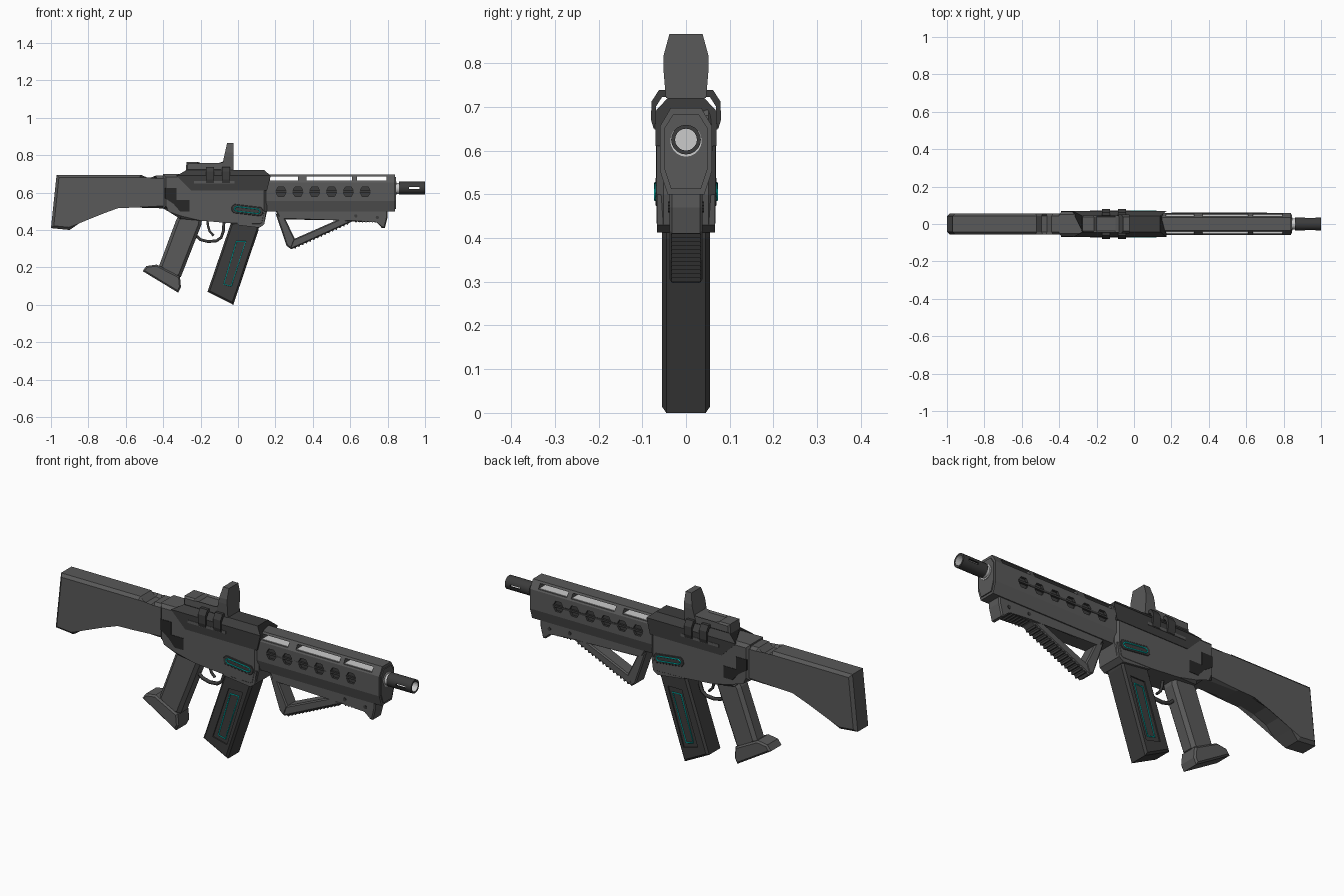
import bpy, bmesh, math
from mathutils import Vector

if "Cube" in bpy.data.objects:
    bpy.data.objects.remove(bpy.data.objects["Cube"])


def material(name, c):
    m = bpy.data.materials.new(name)
    m.diffuse_color = (*c, 1)
    m.use_nodes = True
    m.node_tree.nodes["Principled BSDF"].inputs["Base Color"].default_value = m.diffuse_color
    return m


GREY = material("grey", (0.10, 0.10, 0.10))
DARK = material("dark_grey", (0.045, 0.045, 0.045))
BLACK = material("black", (0.02, 0.02, 0.02))
LIGHT = material("light_metal", (0.6, 0.6, 0.6))
TEAL = material("teal", (0.0, 0.55, 0.5))


def link(name, data, mat):
    ob = bpy.data.objects.new(name, data)
    bpy.context.collection.objects.link(ob)
    data.materials.append(mat)
    return ob


def add_prism(bm, pts, lo, hi, axis='y', chamfer=0):
    """Extrude a 2D outline: (x,z) along y, or (y,z) along x."""
    def to3(a, b, d):
        return (a, d, b) if axis == 'y' else (d, a, b)
    n = len(pts)
    r0 = [bm.verts.new(to3(a, b, lo)) for a, b in pts]
    r1 = [bm.verts.new(to3(a, b, hi)) for a, b in pts]
    caps = [bm.faces.new(r0), bm.faces.new(r1[::-1])]
    for i in range(n):
        j = (i + 1) % n
        bm.faces.new((r0[j], r0[i], r1[i], r1[j]))
    if chamfer:
        bmesh.ops.bevel(bm, geom=[e for f in caps for e in f.edges], offset=chamfer,
                        segments=1, profile=0.5, affect='EDGES', clamp_overlap=True)


def build(name, prisms, mat=GREY):
    bm = bmesh.new()
    for p in prisms:
        add_prism(bm, *p)
    bmesh.ops.recalc_face_normals(bm, faces=bm.faces)
    me = bpy.data.meshes.new(name)
    bm.to_mesh(me)
    bm.free()
    return link(name, me, mat)


def slab(name, pts, half, mat=GREY, chamfer=0.0):
    return build(name, [(pts, -half, half, 'y', chamfer)], mat)


def sym(half_pts):
    return half_pts + [(-y, z) for y, z in reversed(half_pts)]


def ngon(cx, cz, r, n, rot=0.0):
    return [(cx + r * math.cos(rot + 2 * math.pi * i / n),
             cz + r * math.sin(rot + 2 * math.pi * i / n)) for i in range(n)]


def rect(x0, x1, z0, z1):
    return [(x0, z0), (x1, z0), (x1, z1), (x0, z1)]


def cut(ob, cutter):
    cutter.hide_render = True
    cutter.hide_viewport = False
    cutter.display_type = 'WIRE'
    m = ob.modifiers.new("cut", 'BOOLEAN')
    m.operation, m.solver, m.object = 'DIFFERENCE', 'EXACT', cutter
    m.use_self = True
    m.material_mode = 'TRANSFER'


def smooth(ob):
    bpy.ops.object.select_all(action='DESELECT')
    ob.select_set(True)
    bpy.context.view_layer.objects.active = ob
    bpy.ops.object.shade_smooth_by_angle(angle=math.radians(35))


def tube(name, pts, r, mat, cyclic=False):
    cu = bpy.data.curves.new(name, 'CURVE')
    cu.dimensions = '3D'
    cu.bevel_depth, cu.bevel_resolution, cu.use_fill_caps = r, 1, True
    sp = cu.splines.new('POLY')
    sp.points.add(len(pts) - 1)
    for p, c in zip(sp.points, pts):
        p.co = (*c, 1)
    sp.use_cyclic_u = cyclic
    return link(name, cu, mat)


# shoulder stock with notched neck
slab("stock", [(-0.97, 0.695), (-1.0, 0.41), (-0.9, 0.4), (-0.85, 0.435), (-0.79, 0.475),
               (-0.72, 0.503), (-0.64, 0.517), (-0.55, 0.52), (-0.38, 0.515), (-0.38, 0.69),
               (-0.44, 0.69), (-0.465, 0.665), (-0.495, 0.668), (-0.52, 0.695)], 0.056, GREY, 0.014)

# receiver, top cover, rear latch plate
slab("receiver", [(-0.40, 0.698), (-0.40, 0.515), (-0.365, 0.513), (-0.31, 0.46), (-0.2, 0.45),
                  (-0.05, 0.437), (0.12, 0.418), (0.14, 0.43), (0.155, 0.5), (0.155, 0.68),
                  (0.14, 0.698)], 0.067, GREY, 0.015)
cover = build("top_cover", [(sym([(0.07, 0.61), (0.07, 0.69), (0.042, 0.72)]), -0.33, 0.175, 'x')], DARK)
for v in cover.data.vertices:       # slope both ends of the cover
    if v.co.z > 0.7:
        v.co.x = -0.275 if v.co.x < 0 else 0.14
    elif v.co.z < 0.65:
        v.co.x = -0.25 if v.co.x < 0 else 0.155
slab("latch_plate", [(-0.39, 0.625), (-0.39, 0.57), (-0.345, 0.54), (-0.31, 0.5), (-0.26, 0.5),
                     (-0.26, 0.56), (-0.33, 0.56), (-0.33, 0.625)], 0.069, BLACK)

# handguard with top slots and hexagonal vents
guard = build("handguard", [(sym([(0.042, 0.5), (0.06, 0.555), (0.06, 0.655), (0.035, 0.697)]),
                             0.15, 0.84, 'x')])
slots = [(0.17, 0.32), (0.365, 0.61), (0.635, 0.795)]
cut(guard, build("slot_cutter", [(rect(a, b, 0.663, 0.687), -0.1, 0.1) for a, b in slots], GREY))
build("slot_liner", [(rect(a, b, 0.66, 0.665), -0.048, 0.048) for a, b in slots], LIGHT)
vents = []
for s in (-1, 1):
    lo, hi = sorted((s * 0.048, s * 0.08))
    vents += [(ngon(0.23 + 0.09 * i, 0.605, 0.03, 6), lo, hi) for i in range(6)]
cut(guard, build("vent_cutter", vents, DARK))
build("vent_bar", [(rect(0.2, 0.71, 0.6, 0.61), s * 0.056 - 0.004, s * 0.056 + 0.006)
                   for s in (-1, 1)], DARK)
build("handguard_nose", [(sym([(0.034, 0.512), (0.05, 0.56), (0.05, 0.65), (0.03, 0.682)]),
                          0.83, 0.845, 'x')])

# barrel collar and hollow slotted muzzle
smooth(build("barrel_collar", [(ngon(0, 0.622, 0.036, 20), 0.84, 0.848, 'x'),
                               (ngon(0, 0.622, 0.029, 20), 0.846, 0.87, 'x')], LIGHT))
muzzle = build("muzzle", [(ngon(0, 0.625, 0.034, 20), 0.862, 1.0, 'x')], DARK)
smooth(muzzle)
cut(muzzle, build("bore_cutter", [(ngon(0, 0.625, 0.025, 20), 0.89, 1.05, 'x')], LIGHT))
cut(muzzle, build("muzzle_slot_cutter", [(rect(0.915, 0.97, 0.62, 0.63), -0.1, 0.1)], BLACK))

# angled foregrip: rail, triangular frame, ribs, pins
slab("foregrip_rail", [(0.2, 0.505), (0.225, 0.457), (0.57, 0.457), (0.61, 0.445), (0.745, 0.447),
                       (0.77, 0.41), (0.785, 0.41), (0.8, 0.47), (0.8, 0.505)], 0.038, GREY, 0.006)
slab("foregrip_back", [(0.2, 0.49), (0.26, 0.315), (0.285, 0.297), (0.305, 0.35), (0.25, 0.465)],
     0.038, GREY, 0.006)
slab("foregrip_brace", [(0.27, 0.31), (0.285, 0.297), (0.61, 0.445), (0.55, 0.462), (0.295, 0.35)],
     0.036, GREY, 0.006)
ribs = []
for i in range(15):
    t = (i + 1) / 16
    x, z = 0.285 + 0.32 * t, 0.297 + 0.146 * t
    ribs.append((ngon(x, z, 0.007, 4, 0.42), -0.033, 0.033))
ribs += [(ngon(0.63 + 0.018 * i, 0.445, 0.006, 4), -0.033, 0.033) for i in range(7)]
build("foregrip_ribs", ribs, DARK)
build("foregrip_pins", [(ngon(x, z, 0.009, 8), -0.041, 0.041) for x, z in ((0.63, 0.475), (0.745, 0.467))], DARK)

# magazine with recessed panel and glowing outline
mag = slab("magazine", [(-0.03, 0.46), (-0.163, 0.07), (-0.025, 0.0), (0.11, 0.40), (0.115, 0.45)],
           0.055, DARK, 0.01)
panel = [(-0.015, 0.365), (0.065, 0.365), (-0.025, 0.075), (-0.105, 0.095)]
cut(mag, build("panel_cutter", [(panel, *sorted((s * 0.049, s * 0.08))) for s in (-1, 1)], DARK))
build("magazine_well", [([(-0.045, 0.47), (-0.035, 0.43), (0.115, 0.412), (0.14, 0.43), (0.15, 0.5)],
                         -0.066, 0.066)])

# pistol grip with flared foot
slab("grip", [(-0.3, 0.5), (-0.33, 0.455), (-0.425, 0.2), (-0.35, 0.13), (-0.305, 0.15),
              (-0.195, 0.43), (-0.19, 0.5)], 0.042, GREY, 0.016)
slab("grip_foot", [(-0.435, 0.215), (-0.49, 0.207), (-0.51, 0.18), (-0.32, 0.065), (-0.305, 0.095),
                   (-0.31, 0.15)], 0.05, GREY, 0.008)

# trigger and guard
tube("trigger_guard", [(x, 0, z) for x, z in ((-0.225, 0.37), (-0.2, 0.348), (-0.16, 0.338),
     (-0.115, 0.342), (-0.09, 0.36), (-0.078, 0.395), (-0.075, 0.45))], 0.009, DARK)
tube("trigger", [(x, 0, z) for x, z in ((-0.165, 0.46), (-0.16, 0.42), (-0.15, 0.39), (-0.13, 0.37))],
     0.007, DARK)

# side badges and teal outlines, both sides
d = Vector((0.99, -0.12))
u = Vector((0.12, 0.99))


def badge(l, h):
    c = Vector((0.05, 0.506))
    k = [(-l, -h * 0.4), (-l * 0.85, -h), (l * 0.85, -h), (l, -h * 0.4), (l, h * 0.4),
         (l * 0.85, h), (-l * 0.85, h), (-l, h * 0.4)]
    return [tuple(c + d * a + u * b) for a, b in k]


slab("side_badge", badge(0.085, 0.024), 0.07, DARK, 0.002)
light = [(-0.008, 0.338), (0.04, 0.338), (-0.036, 0.1), (-0.076, 0.11)]
for s, side in ((-1, "near"), (1, "far")):
    tube("magazine_light_" + side, [(x, s * 0.05, z) for x, z in light], 0.0035, TEAL, True)
    tube("badge_light_" + side, [(x, s * 0.07, z) for x, z in badge(0.068, 0.012)], 0.0035, TEAL, True)

# reflex sight: base, hood, clamps
slab("sight_base", [(-0.28, 0.715), (-0.275, 0.763), (-0.215, 0.763), (-0.2, 0.75), (-0.1, 0.75),
                    (-0.07, 0.77), (-0.025, 0.77), (-0.025, 0.715)], 0.046, GREY, 0.008)
hood = build("sight_hood", [(sym([(0.046, 0.72), (0.052, 0.79), (0.052, 0.815), (0.038, 0.866)]),
                             -0.1, -0.025, 'x')])
for v in hood.data.vertices:        # lean the rear face forward
    if v.co.x < -0.05:
        v.co.x = -0.088 + 0.22 * (v.co.z - 0.73)
arch = [(0.04, 0.738), (0.062, 0.738), (0.079, 0.712), (0.08, 0.67), (0.074, 0.65), (0.066, 0.65),
        (0.069, 0.7), (0.055, 0.722), (0.04, 0.722)]
build("sight_clamps", [([(s * y, z) for y, z in arch], x - 0.021, x + 0.021, 'x')
                       for x in (-0.15, -0.065) for s in (-1, 1)], DARK)
slab("clamp_rail", rect(-0.235, -0.02, 0.648, 0.662), 0.072, GREY)
